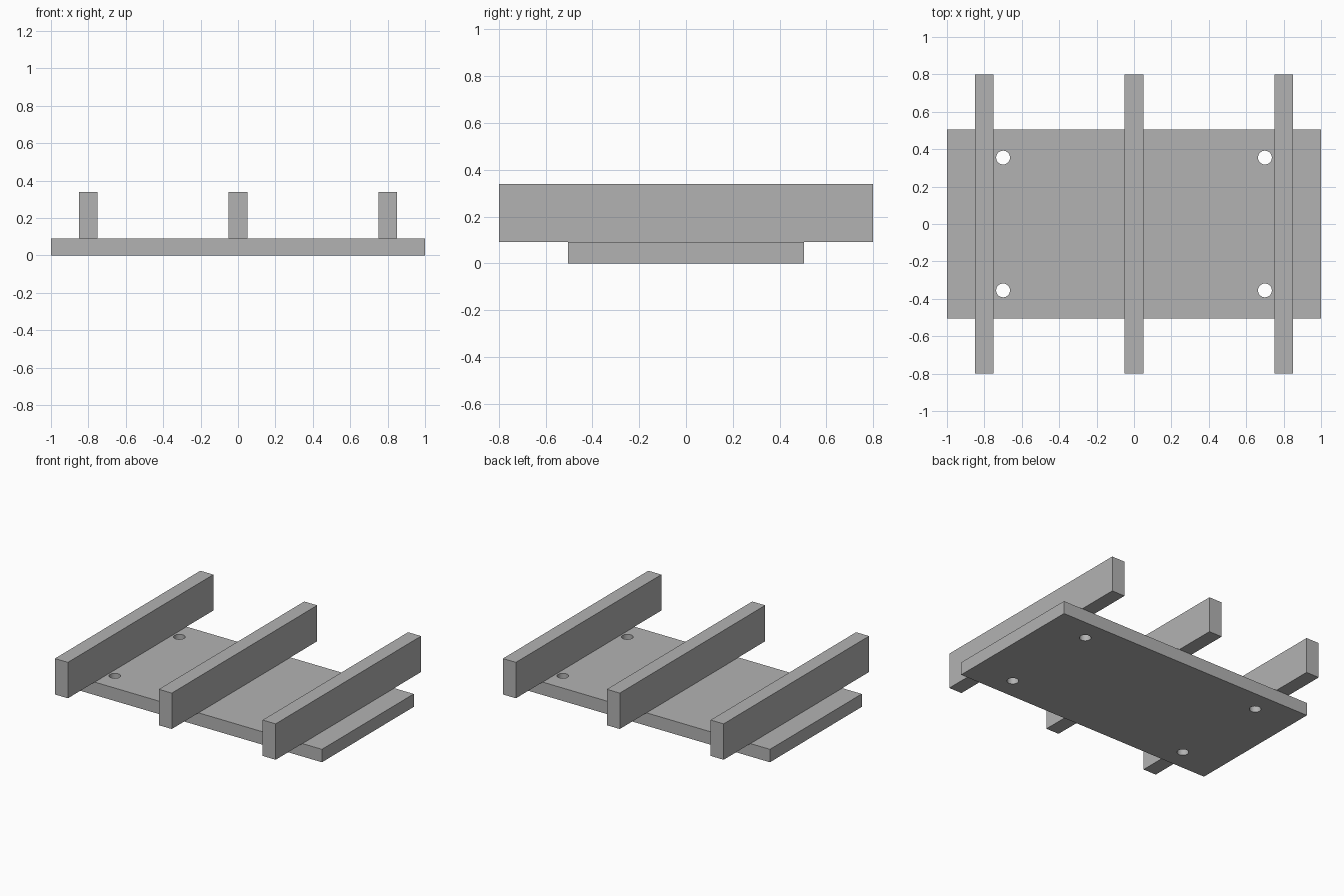
import bpy

default_cube = bpy.data.objects.get("Cube")
if default_cube:
    bpy.data.objects.remove(default_cube, do_unlink=True)

PLATE_HEIGHT = 0.09
RAIL_TOP = 0.34

# Single plain grey finish
grey = bpy.data.materials.new("plain_grey")
grey.use_nodes = True
colour = (0.45, 0.45, 0.45, 1)
grey.diffuse_color = colour
grey.node_tree.nodes["Principled BSDF"].inputs["Base Color"].default_value = colour


def box(name, x, width, depth, bottom, top):
    bpy.ops.mesh.primitive_cube_add(size=1, location=(x, 0, (bottom + top) / 2))
    obj = bpy.context.object
    obj.name = name
    obj.scale = (width, depth, top - bottom)
    bpy.ops.object.transform_apply(location=False, rotation=False, scale=True)
    obj.data.materials.append(grey)
    return obj


# Base plate
plate = box("base_plate", 0, 2, 1.01, 0, PLATE_HEIGHT)

# Four bolt holes drilled through the plate
for x in (-0.7, 0.7):
    for y in (-0.355, 0.355):
        bpy.ops.mesh.primitive_cylinder_add(
            vertices=32, radius=0.037, depth=0.3, location=(x, y, PLATE_HEIGHT / 2))
        cutter = bpy.context.object
        cutter.name = "hole_cutter"
        cutter.hide_render = True
        cutter.data.materials.append(grey)
        drill = plate.modifiers.new("bolt_hole", "BOOLEAN")
        drill.operation = "DIFFERENCE"
        drill.solver = "EXACT"
        drill.object = cutter
        bpy.context.view_layer.objects.active = plate
        bpy.ops.object.modifier_apply(modifier=drill.name)
        bpy.data.objects.remove(cutter, do_unlink=True)

# Smooth hole walls with sharp rims
bpy.ops.object.select_all(action="DESELECT")
plate.select_set(True)
bpy.context.view_layer.objects.active = plate
bpy.ops.object.shade_smooth_by_angle()

# Three cross rails overhanging the plate front and back
for name, x in (("right_rail", -0.8), ("middle_rail", 0), ("left_rail", 0.8)):
    box(name, x, 0.1, 1.6, PLATE_HEIGHT, RAIL_TOP)
